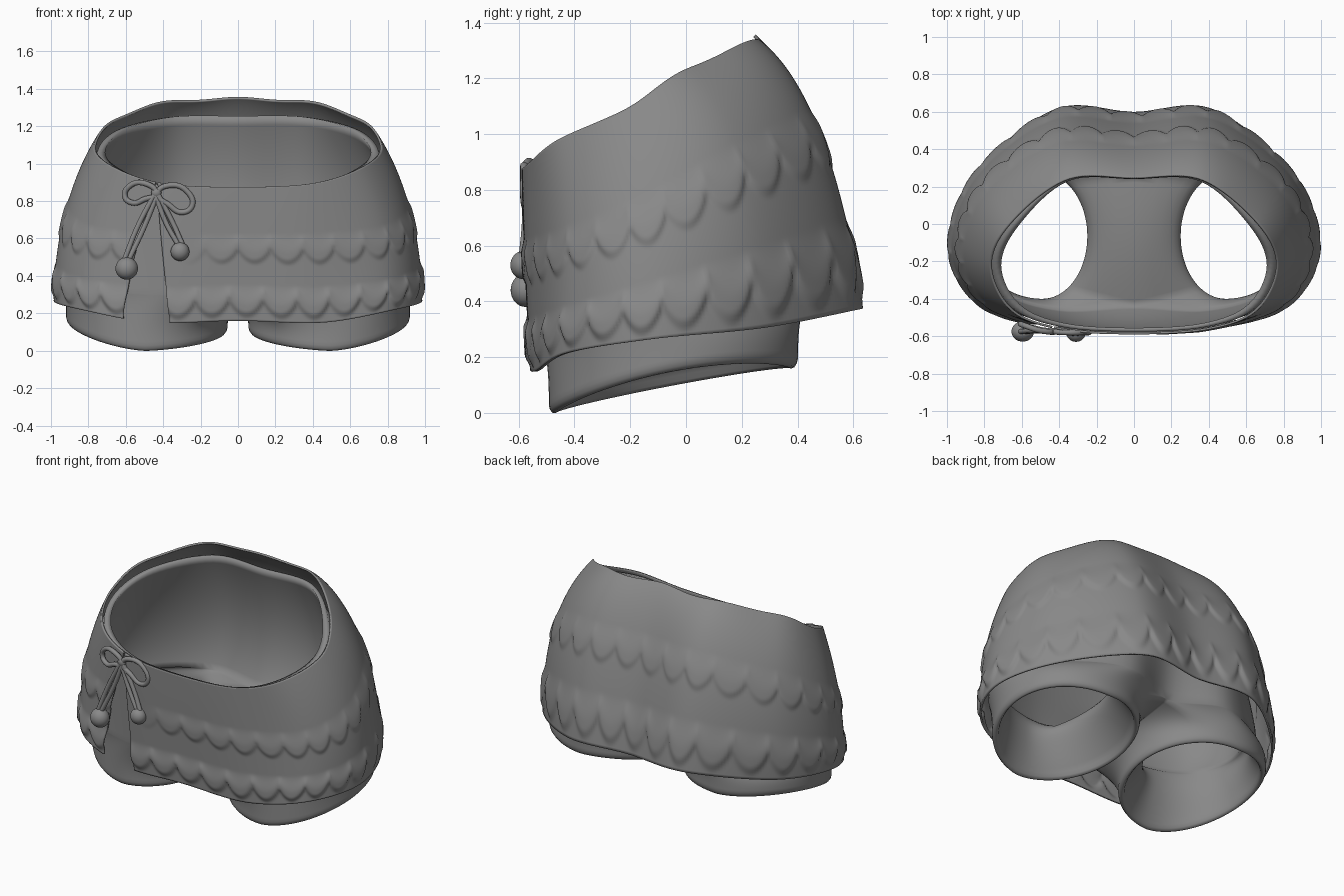
import bpy, bmesh
from math import sin, cos, pi, radians
from mathutils import Vector

if "Cube" in bpy.data.objects:
    bpy.data.objects.remove(bpy.data.objects["Cube"])

# Dark grey used by every part
grey = bpy.data.materials.new("dark_grey")
grey.diffuse_color = (.25, .25, .25, 1)
grey.use_nodes = True
grey.node_tree.nodes["Principled BSDF"].inputs["Base Color"].default_value = grey.diffuse_color


def mirrored(half):
    """Closed control ring from a half ring (front centre to back centre)."""
    pts = [Vector(p) for p in half]
    return pts + [Vector((-p.x, p.y, p.z)) for p in pts[-2:0:-1]]


def ring_point(ring, u):
    """Catmull-Rom point on a closed control ring."""
    n = len(ring)
    i = int(u // 1)
    t = u - i
    a, b, c, d = (ring[(i + k) % n] for k in (-1, 0, 1, 2))
    return 0.5 * (2 * b + (c - a) * t + (2 * a - 5 * b + 4 * c - d) * t * t
                  + (3 * b - a - 3 * c + d) * t ** 3)


def loft(rings, u, v):
    """Quadratic loft through three control rings."""
    a, b, c = (ring_point(r, u) for r in rings)
    return a * (2 * (v - .5) * (v - 1)) + b * (4 * v * (1 - v)) + c * (2 * v * (v - .5))


def smooth(x):
    x = max(0, min(1, x))
    return x * x * (3 - 2 * x)


def strip(bm, a, b, closed=False):
    n = len(a)
    for i in range(n if closed else n - 1):
        j = (i + 1) % n
        bm.faces.new((a[i], a[j], b[j], b[i]))


def finish(bm, name):
    bmesh.ops.recalc_face_normals(bm, faces=bm.faces)
    for f in bm.faces:
        f.smooth = True
    me = bpy.data.meshes.new(name)
    bm.to_mesh(me)
    bm.free()
    me.materials.append(grey)
    ob = bpy.data.objects.new(name, me)
    bpy.context.collection.objects.link(ob)
    return ob


# Wrap skirt with scalloped ruffles and a front slit
skirt_rings = [mirrored(h) for h in (
    [(0, -.59, .875), (.4, -.565, .895), (.66, -.46, .98), (.77, -.22, 1.09),
     (.66, .01, 1.24), (.36, .24, 1.335), (0, .25, 1.35)],
    [(0, -.58, .56), (.43, -.555, .56), (.8, -.42, .6), (.93, -.14, .71),
     (.8, .2, .88), (.42, .465, 1.0), (0, .45, 1.0)],
    [(0, -.56, .16), (.45, -.54, .15), (.82, -.43, .215), (.985, -.12, .265),
     (.84, .28, .305), (.42, .615, .37), (0, .6, .37)])]


def ruffle(u, v, top, edge, drop, amount, phase):
    low = edge + drop * abs(sin(pi * 2.5 * u + phase)) ** .7
    if v < top:
        return 0
    if v < low:
        return amount * smooth((v - top) / (low - top) * 1.2)
    return amount * (1 - smooth((v - low) / .05))


bm = bmesh.new()
U, V = 420, 90
rows = []
for j in range(V + 1):
    v = j / V
    u0 = -1.09 + .29 * v
    u1 = 12 - 1.12 - .28 * v
    row = []
    for i in range(U + 1):
        u = u0 + (u1 - u0) * i / U
        p = loft(skirt_rings, u, v)
        t = loft(skirt_rings, u + .02, v) - loft(skirt_rings, u - .02, v)
        out = Vector((t.y, -t.x, 0)).normalized()
        fade = smooth((u + .8) / .8) * smooth((11.2 - u) / .8)
        p += out * (ruffle(u, v, .40, .49, .10, .011, 0) * fade
                    + ruffle(u, v, .77, .84, .10, .016, .8))
        back = smooth((p.y + .4) / .6)
        p.z += .007 * cos((u - 6) * 5.3) * back * (1 - v) ** 2
        row.append(bm.verts.new(p))
    rows.append(row)
for a, b in zip(rows, rows[1:]):
    strip(bm, a, b)
skirt = finish(bm, "wrap_skirt")
mod = skirt.modifiers.new("thickness", 'SOLIDIFY')
mod.thickness = .012
mod.offset = -1

# Shorts: outer layer and bowl-like inner layer of one half, joined at waist and leg hem
K, J, T, L = 48, 24, 18, 18
waist = mirrored([(0, -.575, .865), (.39, -.55, .88), (.645, -.45, .96), (.75, -.22, 1.06),
                  (.645, .01, 1.18), (.36, .255, 1.25), (0, .265, 1.255)])
hips = mirrored([(0, -.56, .6), (.4, -.535, .6), (.75, -.415, .62), (.885, -.15, .68),
                 (.76, .13, .76), (.38, .38, .82), (0, .35, .82)])
seat = mirrored([(0, -.51, .3), (.4, -.52, .3), (.77, -.41, .32), (.915, -.12, .35),
                 (.78, .2, .37), (.38, .42, .38), (0, .3, .36)])
inner_waist = mirrored([(0, -.555, .865), (.37, -.53, .88), (.61, -.43, .96), (.71, -.22, 1.06),
                        (.61, .0, 1.18), (.35, .23, 1.25), (0, .24, 1.255)])
inner_hips = mirrored([(0, -.54, .63), (.39, -.515, .63), (.71, -.39, .65), (.84, -.14, .71),
                       (.72, .12, .78), (.37, .345, .83), (0, .33, .83)])
inner_seat = mirrored([(0, -.44, .4), (.4, -.46, .4), (.7, -.36, .41), (.83, -.1, .43),
                       (.7, .17, .45), (.37, .31, .47), (0, .25, .47)])


def ellipse_angle(k):
    return radians(-125 + 250 * k / K) if k <= K else radians(125 + 110 * (k - K) / J)


def hem_point(k, inset, lift):
    th = ellipse_angle(k)
    x = .487 + (.432 - inset) * cos(th)
    y = -.045 + (.447 - inset) * sin(th)
    z = .155 * (y + .45) / .82 + .07 * max(0, cos(th)) ** 1.5 + .02 * max(0, -cos(th)) + lift
    return Vector((x, y, z))


def layer(rings, inset, narrow, raise_crotch):
    torso = [[loft(rings, 6 * i / K, j / T) for i in range(K + 1)] for j in range(T + 1)]
    front, back = torso[-1][0], torso[-1][-1]
    crotch = []
    for k in range(1, J):
        p = back.lerp(front, k / J)
        p.z += raise_crotch * sin(pi * k / J)
        crotch.append(p)
    top = torso[-1] + crotch
    legs = [top]
    for j in range(1, L + 1):
        w = (j / L) ** 1.3
        row = []
        for k, p in enumerate(top):
            h = hem_point(k, inset, .035)
            e = 1 - (1 - w) ** 2.6
            q = Vector((p.x + (h.x - p.x) * e, p.y + (h.y - p.y) * e, p.z + (h.z - p.z) * w))
            # inner layer pinches to a narrower leg hole high up
            th = ellipse_angle(k)
            c = cos(th)
            n = Vector((.49 + (.36 if c > 0 else .24) * c, -.065 + .335 * sin(th), q.z))
            row.append(q.lerp(n, narrow * sin(pi * w ** .6)))
        legs.append(row)
    return torso, legs


bm = bmesh.new()


def add_rows(rows):
    return [[bm.verts.new(p) for p in r] for r in rows]


ends = []
for args in (((waist, hips, seat), 0, 0, -.03),
             ((inner_waist, inner_hips, inner_seat), .042, 1, .03)):
    torso, legs = layer(*args)
    legs = add_rows(legs)
    torso = add_rows(torso[:-1]) + [legs[0][:K + 1]]
    for a, b in zip(torso, torso[1:]):
        strip(bm, a, b)
    for a, b in zip(legs, legs[1:]):
        strip(bm, a, b, True)
    ends.append((torso[0], legs[-1]))
# rounded leg hem and waist edge
lip = add_rows([[hem_point(k, i, z) for k in range(K + J)]
                for i, z in ((.004, .018), (.013, .005), (.025, .002), (.036, .014))])
hem = [ends[0][1]] + lip + [ends[1][1]]
for a, b in zip(hem, hem[1:]):
    strip(bm, a, b, True)
strip(bm, ends[0][0], ends[1][0])
shorts = finish(bm, "shorts")
mod = shorts.modifiers.new("mirror", 'MIRROR')
mod.merge_threshold = .002


# Ribbon bow with hanging bobbles
def cord(name, pts, radius, closed=False):
    cu = bpy.data.curves.new(name, 'CURVE')
    cu.dimensions = '3D'
    cu.bevel_depth = radius
    cu.bevel_resolution = 3
    cu.use_fill_caps = True
    sp = cu.splines.new('BEZIER')
    sp.bezier_points.add(len(pts) - 1)
    for bp, p in zip(sp.bezier_points, pts):
        bp.co = p
        bp.handle_left_type = bp.handle_right_type = 'AUTO'
    sp.use_cyclic_u = closed
    cu.materials.append(grey)
    ob = bpy.data.objects.new(name, cu)
    bpy.context.collection.objects.link(ob)


def ball(name, loc, r, scale=(1, 1, 1)):
    bpy.ops.mesh.primitive_uv_sphere_add(segments=32, ring_count=16, radius=r, location=loc)
    ob = bpy.context.object
    ob.name = name
    ob.scale = scale
    ob.data.materials.append(grey)
    bpy.ops.object.shade_smooth()


cord("bow_loop_left", [(-.44, -.575, .84), (-.5, -.57, .895), (-.58, -.545, .88),
                       (-.605, -.535, .825), (-.56, -.55, .79), (-.5, -.565, .81)], .015, True)
cord("bow_loop_right", [(-.43, -.575, .84), (-.36, -.58, .885), (-.27, -.58, .85),
                        (-.245, -.58, .775), (-.3, -.575, .74), (-.37, -.575, .78)], .015, True)
ball("bow_knot", (-.437, -.575, .845), .027, (1, .7, 1))
for side, end, r, mid in (("left", (-.595, -.575, .44), .06, (-.52, -.57, .66)),
                          ("right", (-.31, -.585, .53), .05, (-.365, -.575, .68))):
    for k in (-1, 1):
        cord("bow_tail_" + side, [(-.437 + .008 * k, -.575, .84),
                                  (mid[0] + .018 * k, mid[1], mid[2]),
                                  (end[0] + .012 * k, end[1], end[2] + r * .8)], .014)
    ball("bobble_" + side, end, r, (1, .9, 1))
